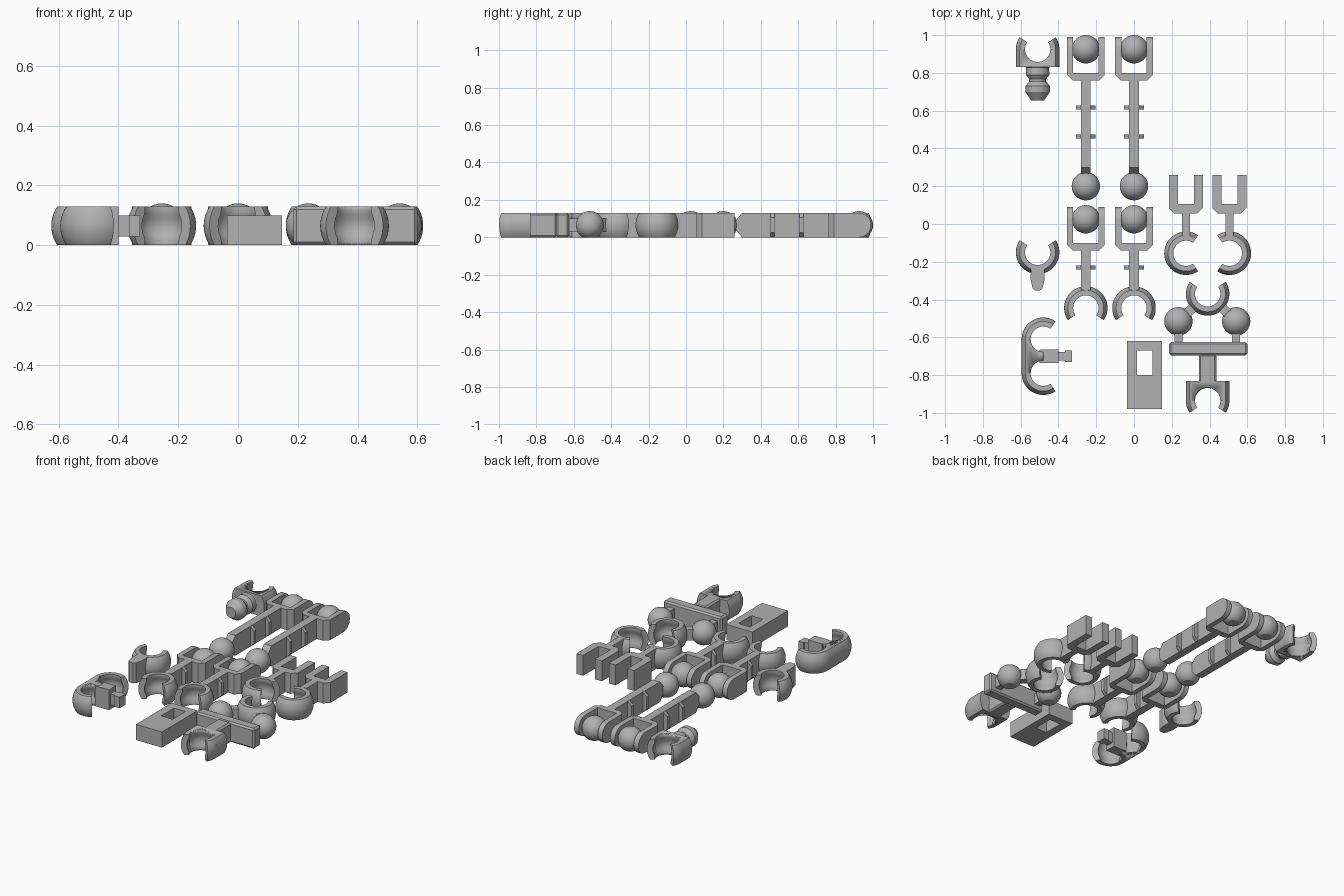
import bpy, bmesh, math
from mathutils import Matrix, Vector

if "Cube" in bpy.data.objects:
    bpy.data.objects.remove(bpy.data.objects["Cube"])

H, MID = 0.13, 0.065          # part thickness and its mid height
R_OUT, R_BALL, GAP = 0.115, 0.075, math.radians(56)
UP, DOWN, LEFT, RIGHT = math.pi / 2, -math.pi / 2, math.pi, 0.0

grey = bpy.data.materials.new("plain_grey")
grey.diffuse_color = (0.44, 0.44, 0.44, 1)
grey.use_nodes = True
grey.node_tree.nodes["Principled BSDF"].inputs["Base Color"].default_value = grey.diffuse_color


def finish(name, bm, smooth=False):
    bmesh.ops.remove_doubles(bm, verts=bm.verts, dist=1e-5)
    bmesh.ops.recalc_face_normals(bm, faces=bm.faces)
    me = bpy.data.meshes.new(name)
    bm.to_mesh(me)
    bm.free()
    me.materials.append(grey)
    ob = bpy.data.objects.new(name, me)
    bpy.context.collection.objects.link(ob)
    if smooth:
        bpy.ops.object.select_all(action='DESELECT')
        bpy.context.view_layer.objects.active = ob
        ob.select_set(True)
        bpy.ops.object.shade_smooth_by_angle(angle=math.radians(30))
    return ob


def prism(name, pts, axis, lo, hi, smooth=False):
    """Extrude a 2D outline along one axis."""
    place = {'x': lambda a, b, t: (t, a, b),
             'y': lambda a, b, t: (a, t, b),
             'z': lambda a, b, t: (a, b, t)}[axis]
    bm = bmesh.new()
    ends = [[bm.verts.new(place(a, b, t)) for a, b in pts] for t in (lo, hi)]
    bm.faces.new(ends[0])
    bm.faces.new(ends[1])
    n = len(pts)
    for i in range(n):
        j = (i + 1) % n
        bm.faces.new((ends[0][i], ends[0][j], ends[1][j], ends[1][i]))
    return finish(name, bm, smooth)


def box(name, x0, x1, y0, y1, z0=0.0, z1=H):
    return prism(name, [(x0, y0), (x1, y0), (x1, y1), (x0, y1)], 'z', z0, z1)


def lathe(name, prof, center, a0=0.0, a1=2 * math.pi, along_y=False, steps=40):
    """Revolve a closed (radius, height) outline, capped if it is partial."""
    full = a1 - a0 > 6.28
    bm = bmesh.new()
    rings = []
    for k in range(steps if full else steps + 1):
        a = a0 + (a1 - a0) * k / steps
        rings.append([bm.verts.new((r * math.cos(a), r * math.sin(a), z)) for r, z in prof])
    n = len(prof)
    for k in range(steps):
        p, q = rings[k], rings[(k + 1) % len(rings)]
        for i in range(n):
            j = (i + 1) % n
            if prof[i][0] > 1e-6 or prof[j][0] > 1e-6:
                bm.faces.new((p[i], p[j], q[j], q[i]))
    if not full:
        bm.faces.new(rings[0])
        bm.faces.new(rings[-1])
    if along_y:
        bm.transform(Matrix.Rotation(math.pi / 2, 4, 'X'))
    bm.transform(Matrix.Translation(center))
    bmesh.ops.dissolve_degenerate(bm, edges=bm.edges, dist=1e-6)
    return finish(name, bm, True)


def ball(name, x, y):
    """Ball with its underside cut flat."""
    bm = bmesh.new()
    bmesh.ops.create_uvsphere(bm, u_segments=36, v_segments=20, radius=R_BALL)
    bm.transform(Matrix.Translation((x, y, MID)))
    cut = bmesh.ops.bisect_plane(bm, geom=bm.verts[:] + bm.edges[:] + bm.faces[:],
                                 plane_co=(0, 0, 0), plane_no=(0, 0, 1), clear_inner=True)
    edges = [e for e in cut['geom_cut'] if isinstance(e, bmesh.types.BMEdge)]
    bmesh.ops.contextual_create(bm, geom=edges)
    return finish(name, bm, True)


LEVELS = [-MID + H * i / 10 for i in range(11)]
OUTER = [(math.sqrt(R_OUT ** 2 - z * z), z) for z in LEVELS]
INNER = [(max(math.sqrt(0.08 ** 2 - z * z), 0.067), z) for z in LEVELS]


def socket(name, x, y, facing):
    """Open ring with a ball-shaped cavity, open towards one side."""
    lathe(name, OUTER + INNER[::-1], (x, y, MID), facing + GAP, facing + 2 * math.pi - GAP)


def carve(ob, x, y):
    """Cut a ball cavity out of a solid."""
    prof = [(0, -0.1), (0.067, -0.1)] + INNER + [(0.067, 0.1), (0, 0.1)]
    cutter = lathe("cavity_cutter", prof, (x, y, MID))
    mod = ob.modifiers.new("cavity", 'BOOLEAN')
    mod.object, mod.operation, mod.solver = cutter, 'DIFFERENCE', 'EXACT'
    bpy.context.view_layer.objects.active = ob
    bpy.ops.object.modifier_apply(modifier=mod.name)
    bpy.data.objects.remove(cutter)


def rib(name, x, y):
    """Thin cross plate with clipped corners."""
    pts = [(-.025, 0), (.025, 0), (.052, .025), (.052, .105),
           (.025, H), (-.025, H), (-.052, .105), (-.052, .025)]
    prism(name, [(x + a, b) for a, b in pts], 'y', y - .011, y + .011)


def clevis(name, x, top, floor, base):
    """Fork with rounded arms holding a ball."""
    cy = top - MID
    arc = [(cy + MID * math.sin(t), MID - MID * math.cos(t))
           for t in [math.pi * i / 14 for i in range(15)]]
    for s, side in ((-1, "left"), (1, "right")):
        lo, hi = sorted((x + s * .067, x + s * .1))
        prism(f"{name}_{side}_arm", [(floor, 0)] + arc + [(floor, H)], 'x', lo, hi, True)
    prism(f"{name}_base", [(x - .1, floor), (x - .1, base + .03), (x - .07, base),
                           (x + .07, base), (x + .1, base + .03), (x + .1, floor)], 'z', 0, H)
    ball(f"{name}_ball", x, top - .065)


# Long and short limbs, two of each
for x, tag in ((-.255, "left"), (0.0, "right")):
    clevis(f"{tag}_leg_fork", x, .99, .80, .76)
    prism(f"{tag}_leg_shaft", [(.76, 0), (.30, 0), (.262, .045), (.262, .085), (.30, H), (.76, H)],
          'x', x - .026, x + .026)
    for i, y in enumerate((.617, .463)):
        rib(f"{tag}_leg_rib_{i}", x, y)
    ball(f"{tag}_leg_ball", x, .2)
    clevis(f"{tag}_arm_fork", x, .09, -.10, -.14)
    box(f"{tag}_arm_shaft", x - .026, x + .026, -.35, -.14)
    rib(f"{tag}_arm_rib", x, -.23)
    socket(f"{tag}_arm_socket", x, -.445, DOWN)

# Small square forks with side-opening sockets
for x, facing, tag in ((.275, RIGHT, "left"), (.505, LEFT, "right")):
    prism(f"{tag}_hand_fork",
          [(x - .09, .26), (x - .09, .085), (x - .06, .055), (x + .06, .055), (x + .09, .085),
           (x + .09, .26), (x + .042, .26), (x + .042, .105), (x - .042, .105), (x - .042, .26)],
          'z', 0, H)
    box(f"{tag}_hand_stem", x - .021, x + .021, -.06, .055)
    socket(f"{tag}_hand_socket", x, -.155, facing)

# Neck piece: square-backed socket with a turned stud
side = [(r, z + MID) for r, z in OUTER]
hull = side + [(-a, b) for a, b in side[::-1]]
body = prism("neck_body", [(a - .51, b) for a, b in hull], 'y', .83, .925, True)
carve(body, -.51, .925)
socket("neck_socket", -.51, .925, UP)
lathe("neck_stud", [(0, -.01), (.06, -.01), (.062, .04), (.045, .063), (.045, .075), (.065, .10),
                    (.065, .13), (.035, .175), (0, .175)], (-.51, .83, MID), along_y=True)

# Single socket with a tapered tab
socket("tab_socket", -.51, -.15, UP)
prism("tapered_tab", [(-.545, -.23), (-.548, -.29), (-.537, -.34), (-.525, -.352), (-.498, -.352),
                      (-.484, -.34), (-.473, -.29), (-.475, -.23)], 'z', 0, H)

# Double socket with a straight back and a centre peg
back = prism("double_back", [(-.48 - a, b) for a, b in side] + [(-.48, H), (-.48, 0)],
             'y', -.79, -.61, True)
for y in (-.61, -.79):
    carve(back, -.48, y)
socket("double_upper_socket", -.48, -.61, RIGHT)
socket("double_lower_socket", -.48, -.79, RIGHT)
box("double_bar", -.50, -.40, -.735, -.665)
lathe("double_peg_neck", [(0, -.01), (.02, -.01), (.02, .03), (0, .03)], (-.40, -.70, MID))
box("double_peg", -.405, -.355, -.722, -.678, .03, .10)
box("double_peg_tip", -.365, -.328, -.73, -.67, .03, .10)

# Shoulder piece: socket with two balls on struts
socket("shoulder_socket", .39, -.37, UP)
for s, tag in ((-1, "left"), (1, "right")):
    bx = .388 + s * .153
    ball(f"{tag}_shoulder_ball", bx, -.515)
    d = Vector((.39 - bx, .145)).normalized()
    n = Vector((-d.y, d.x)) * .025
    a, b = Vector((bx, -.515)) + d * .05, Vector((.39, -.37)) - d * .09
    prism(f"{tag}_shoulder_strut", [tuple(a + n), tuple(b + n), tuple(b - n), tuple(a - n)],
          'z', .03, .10)
    box(f"{tag}_shoulder_peg", bx - .021, bx + .021, -.63, -.575, .03, .10)


def bevelled(ob, width):
    mod = ob.modifiers.new("bevel", 'BEVEL')
    mod.width, mod.segments = width, 1


# Torso: cross bar, spine and square-backed socket
bevelled(box("torso_bar", .186, .60, -.695, -.625), .01)
bevelled(box("torso_spine", .343, .437, -.85, -.69), .01)
body = prism("torso_hip", [(a + .39, b) for a, b in hull], 'y', -.935, -.832, True)
carve(body, .39, -.935)
socket("torso_socket", .39, -.935, DOWN)

# Block with a rectangular window, as four walls
box("block_left", -.037, .015, -.98, -.62, 0, .10)
box("block_right", .097, .147, -.98, -.62, 0, .10)
box("block_front", .015, .097, -.98, -.80, 0, .10)
box("block_back", .015, .097, -.67, -.62, 0, .10)
